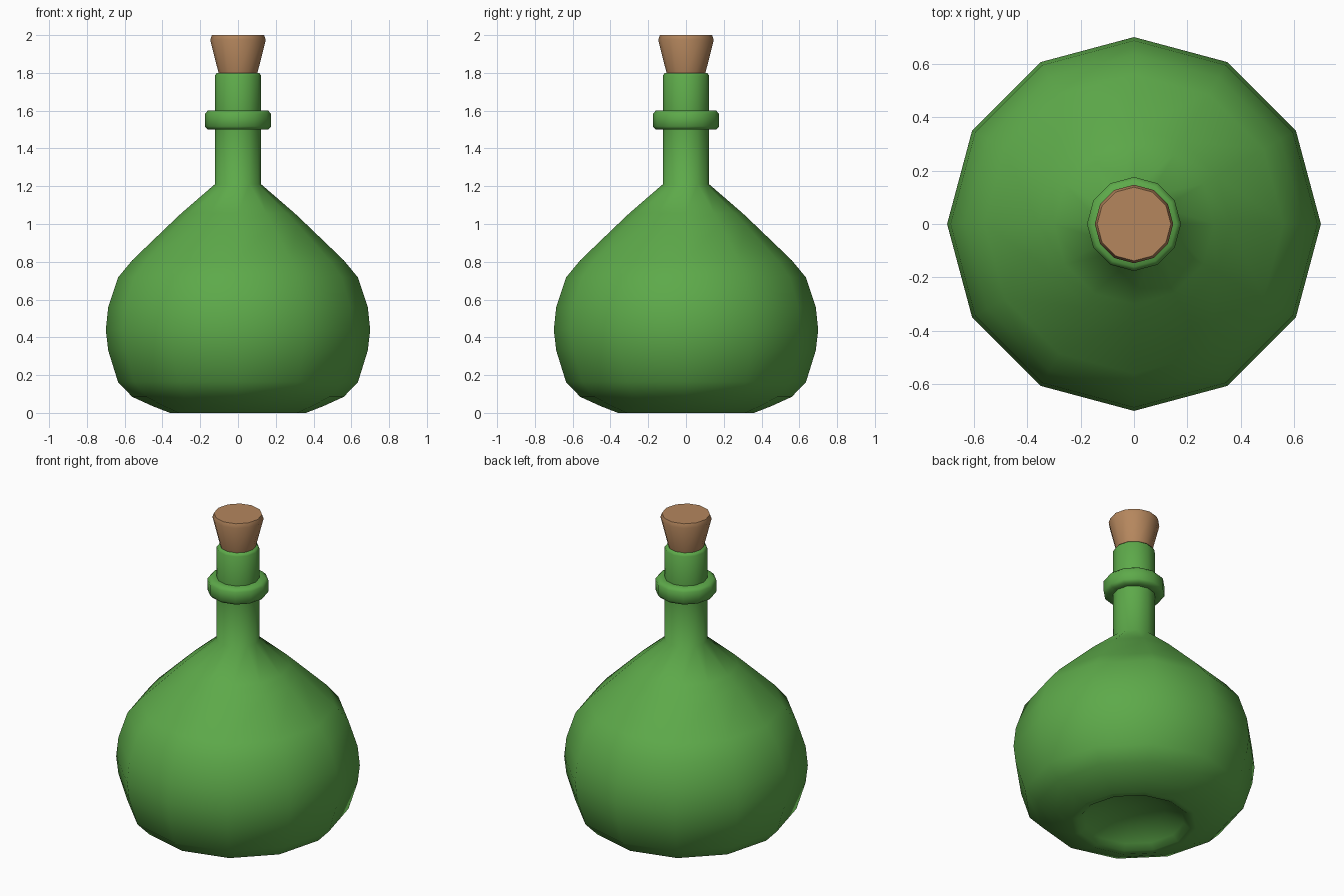
import bpy, bmesh, math

if "Cube" in bpy.data.objects:
    bpy.data.objects.remove(bpy.data.objects["Cube"])

SIDES = 12


def material(name, rgb):
    m = bpy.data.materials.new(name)
    m.diffuse_color = (*rgb, 1)
    m.use_nodes = True
    m.node_tree.nodes["Principled BSDF"].inputs["Base Color"].default_value = m.diffuse_color
    return m


def lathe(name, profile, mat, angle=60):
    """Revolve (radius, z) points; radius 0 closes the shape on the axis."""
    bm = bmesh.new()
    rings = []
    for r, z in profile:
        if r == 0:
            rings.append([bm.verts.new((0, 0, z))] * SIDES)
        else:
            rings.append([bm.verts.new((r * math.cos(2 * math.pi * i / SIDES),
                                        r * math.sin(2 * math.pi * i / SIDES), z))
                          for i in range(SIDES)])
    for a, b in zip(rings, rings[1:]):
        for i in range(SIDES):
            j = (i + 1) % SIDES
            bm.faces.new(list(dict.fromkeys((a[i], a[j], b[j], b[i]))))
    bmesh.ops.recalc_face_normals(bm, faces=bm.faces[:])
    me = bpy.data.meshes.new(name)
    bm.to_mesh(me)
    bm.free()
    me.materials.append(mat)
    ob = bpy.data.objects.new(name, me)
    bpy.context.collection.objects.link(ob)
    bpy.ops.object.select_all(action='DESELECT')
    ob.select_set(True)
    bpy.context.view_layer.objects.active = ob
    bpy.ops.object.shade_smooth_by_angle(angle=math.radians(angle))
    return ob


green = material("green glass", (0.11, 0.40, 0.068))
brown = material("cork brown", (0.46, 0.24, 0.11))

# Bottle: dented base, round belly, sloping shoulder, neck with collar, lip
lathe("bottle", [
    (0, 0.11), (0.18, 0.085), (0.29, 0.03), (0.325, 0.0), (0.36, 0.0),
    (0.45, 0.035), (0.56, 0.085), (0.635, 0.163), (0.687, 0.33), (0.70, 0.44),
    (0.687, 0.56), (0.635, 0.717), (0.56, 0.808), (0.36, 1.0), (0.30, 1.057),
    (0.123, 1.21), (0.123, 1.50), (0.16, 1.50), (0.176, 1.517), (0.176, 1.583),
    (0.16, 1.60), (0.123, 1.60), (0.123, 1.785), (0.112, 1.80), (0, 1.80)], green)

# Cork: tapered stopper with a small bevel on top
lathe("cork", [(0, 1.785), (0.10, 1.785), (0.103, 1.80), (0.147, 1.975),
               (0.138, 2.0), (0, 2.0)], brown)
